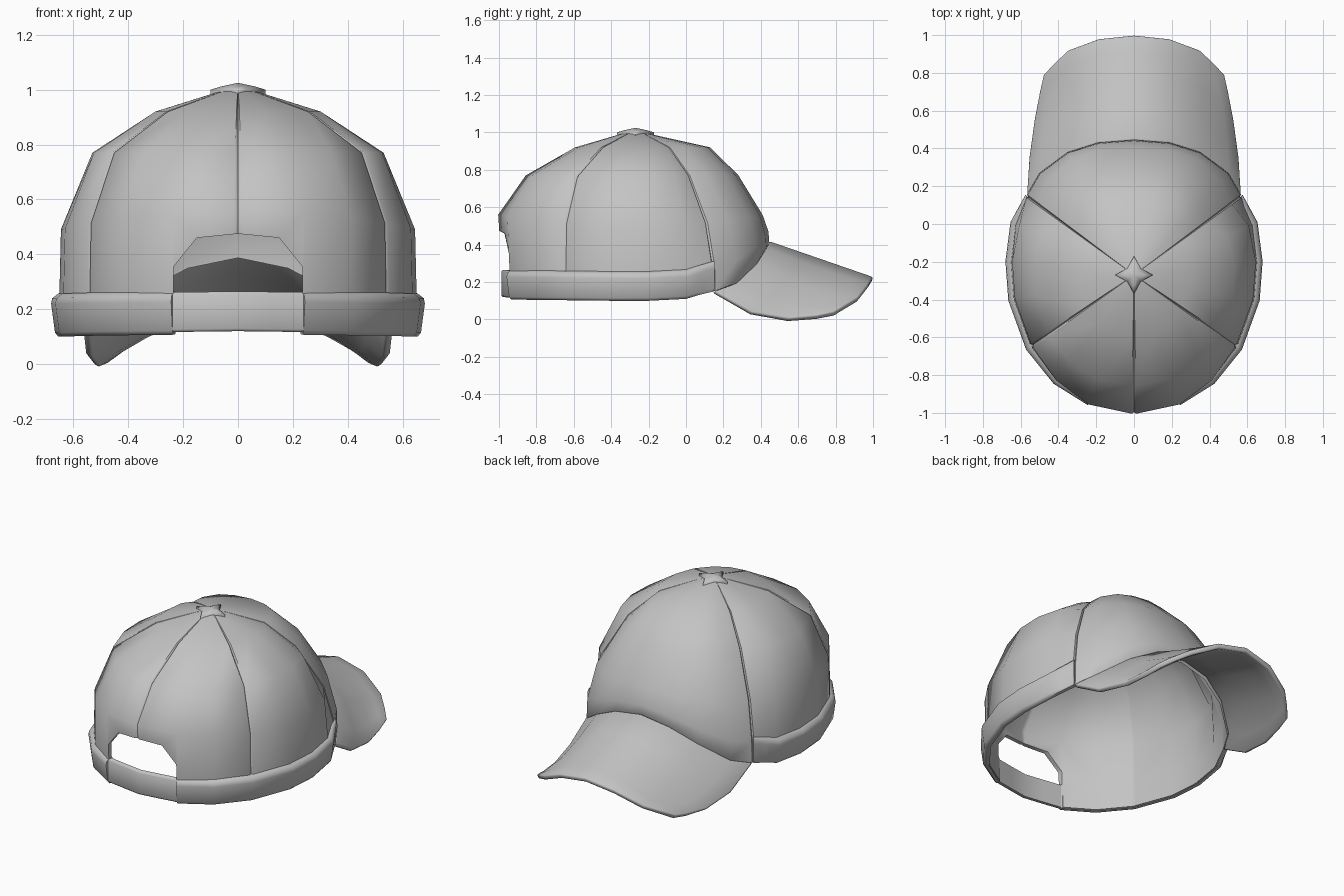
import bpy, bmesh, math

if "Cube" in bpy.data.objects:
    bpy.data.objects.remove(bpy.data.objects["Cube"])

mat = bpy.data.materials.new("cap grey")
mat.diffuse_color = (0.55, 0.55, 0.55, 1)
mat.use_nodes = True
mat.node_tree.nodes["Principled BSDF"].inputs["Base Color"].default_value = mat.diffuse_color

CY = -0.27  # crown centre in y
# Half outline from back to front: x, y, rim z, radius fractions at z = .5, .77, .92
KEYS = [
    (0.00, -0.975, 0.115, 1.045, 0.835, 0.46),
    (0.235, -0.935, 0.112, 1.03, 0.83, 0.46),
    (0.41, -0.825, 0.11, 1.005, 0.83, 0.46),
    (0.55, -0.65, 0.108, 0.985, 0.83, 0.47),
    (0.64, -0.40, 0.105, 0.985, 0.82, 0.47),
    (0.655, -0.20, 0.105, 0.985, 0.81, 0.46),
    (0.63, 0.00, 0.115, 0.965, 0.78, 0.46),
    (0.57, 0.15, 0.15, 0.905, 0.68, 0.43),
    (0.50, 0.27, 0.195, 0.92, 0.71, 0.48),
    (0.35, 0.38, 0.30, 0.945, 0.75, 0.53),
    (0.19, 0.43, 0.382, 0.95, 0.765, 0.55),
    (0.00, 0.445, 0.42, 0.95, 0.77, 0.56),
]


def key(u):
    """Outline data at signed position u (negative = left half)."""
    a = abs(u)
    i = min(int(a), len(KEYS) - 2)
    f = a - i
    k = [p + (q - p) * f for p, q in zip(KEYS[i], KEYS[i + 1])]
    if u < 0:
        k[0] = -k[0]
    return k


def make(name, verts, faces, fix=False):
    me = bpy.data.meshes.new(name)
    me.from_pydata(verts, [], faces)
    if fix:
        bm = bmesh.new()
        bm.from_mesh(me)
        bmesh.ops.recalc_face_normals(bm, faces=bm.faces)
        bm.to_mesh(me)
        bm.free()
    me.materials.append(mat)
    ob = bpy.data.objects.new(name, me)
    bpy.context.collection.objects.link(ob)
    return ob


def activate(ob):
    bpy.ops.object.select_all(action='DESELECT')
    ob.select_set(True)
    bpy.context.view_layer.objects.active = ob


def smooth(ob, angle=48):
    activate(ob)
    bpy.ops.object.shade_smooth_by_angle(angle=math.radians(angle))


# Crown: outer dome with narrow grooves at the five panel seams, plain inner lining
us = {float(u): 0 for u in range(-10, 12)}
for s in (0, 3, 7, -3, -7):
    us[s - 0.05] = us[s + 0.05] = 0
    us[float(s)] = 0.010
cols = sorted(us)
n, ROWS, T = len(cols), 6, 0.026
verts, faces = [], []
for inner in (0, 1):
    base = len(verts)
    for u in cols:
        x, y, zb, f1, f2, f3 = key(u)
        y -= CY
        r = math.hypot(x, y)
        z2 = 0.49 + 0.07 * (y / r) ** 2
        z1 = zb + 0.36 * (z2 - zb)
        levels = [(1, zb), (0.6 + 0.4 * max(f1, 0.985), z1), (f1, z2),
                  (f2, 0.77), (f3, 0.92), (0.12, 0.99)]
        for j, (f, z) in enumerate(levels):
            g = us[u] * (0.4 if j == 5 else 1) * (1 - inner)
            up = (0, 0, 0.1, 0.55, 0.85, 1)[j]  # how far the surface faces upward
            f -= (g + inner * T * math.sqrt(1 - up * up)) / r
            z -= (g * 0.6 if j > 2 else 0) + inner * T * up
            if inner and j == 0:  # lining meets the underside of the visor
                z -= 0.033 * min(1, max(0, abs(u) - 7))
            verts.append((x * f, y * f + CY, z))
    verts.append((0, CY, 1.0 - inner * T))
    for i in range(n):
        a, b = base + i * ROWS, base + (i + 1) % n * ROWS
        for j in range(ROWS - 1):
            q = (a + j, b + j, b + j + 1, a + j + 1)
            faces.append(q[::-1] if inner else q)
        q = (a + ROWS - 1, b + ROWS - 1, base + n * ROWS)
        faces.append(q[::-1] if inner else q)
        if inner:
            faces.append((a, b, b - base, a - base))
crown = make("crown", verts, faces, True)

# Rear opening cut through the crown
shape = [(-0.235, 0), (0.235, 0), (0.235, 0.355), (0.15, 0.46), (0, 0.475),
         (-0.15, 0.46), (-0.235, 0.355)]
m = len(shape)
cv = [(x, y, z) for y in (-1.3, -0.6) for x, z in shape]
cf = [tuple(range(m)), tuple(range(m, 2 * m))]
cf += [(i, (i + 1) % m, (i + 1) % m + m, i + m) for i in range(m)]
cutter = make("opening_cutter", cv, cf, True)
cutter.hide_render = True
bo = crown.modifiers.new("opening", 'BOOLEAN')
bo.operation, bo.object, bo.solver = 'DIFFERENCE', cutter, 'EXACT'
activate(crown)
bpy.ops.object.modifier_apply(modifier=bo.name)
bpy.data.objects.remove(cutter)
smooth(crown)


# Bands swept around the outline
def sweep(name, path, section):
    verts, faces = [], []
    k = len(section)
    for u in path:
        x, y, zb = key(u)[:3]
        y -= CY
        r = math.hypot(x, y)
        end = max(0, abs(u) - 6)
        for off, z in section:
            f = 1 + off * (1 - 0.75 * end) / r
            verts.append((x * f, y * f + CY, z + zb - 0.11 + 0.01 * end))
    for i in range(len(path) - 1):
        for j in range(k):
            a, b = i * k, (i + 1) * k
            j2 = (j + 1) % k
            faces.append((a + j, b + j, b + j2, a + j2))
    faces += [tuple(range(k)), tuple(range(len(verts) - k, len(verts)))]
    smooth(make(name, verts, faces, True), 60)


band = [(-0.02, 0.107), (0.0, 0.105), (0.012, 0.12), (0.026, 0.225), (0.022, 0.245),
        (0.0, 0.262), (-0.02, 0.262)]
sweep("right_band", [1, 2, 3, 4, 5, 6, 6.5, 7], band)
sweep("left_band", [-1, -2, -3, -4, -5, -6, -6.5, -7], band)
sweep("rear_strap", [-1.02, -0.5, 0, 0.5, 1.02],
      [(-0.014, 0.115), (0.006, 0.115), (0.012, 0.125), (0.012, 0.25), (0.006, 0.26), (-0.014, 0.26)])

# Visor: arched sheet from the front panel to the rounded front edge
outer = [(0.48, 0.79), (0.425, 0.85), (0.35, 0.92), (0.19, 0.98), (0, 1.0)]
half = [(KEYS[7 + i][:2], outer[i]) for i in range(5)]
span = [((-a[0], a[1]), (-b[0], b[1])) for a, b in half] + half[-2::-1]
ts = [0, 0.31, 0.62, 0.85, 1]
verts, faces = [], []
for a, b in span:
    for t in ts:
        x = (a[0] + (b[0] - a[0]) * t) * (1 + 0.13 * t * (1 - t))
        y = a[1] + (b[1] - a[1]) * t
        drop = 1.13 + 0.95 * t * (1 - t) - 0.02 * t
        verts.append((x, y, 0.42 - 0.345 * (y - 0.44) - drop * x * x))
k = len(ts)
for i in range(len(span) - 1):
    for j in range(k - 1):
        a = i * k + j
        faces.append((a, a + k, a + k + 1, a + 1))
visor = make("visor", verts, faces)
so = visor.modifiers.new("thickness", 'SOLIDIFY')
so.thickness, so.offset = 0.03, -1
be = visor.modifiers.new("soft_edge", 'BEVEL')
be.width, be.segments, be.limit_method, be.angle_limit = 0.009, 2, 'ANGLE', math.radians(60)
activate(visor)
for mod in (so, be):
    bpy.ops.object.modifier_apply(modifier=mod.name)
smooth(visor, 60)

# Star-shaped top button
verts, faces = [], []
for z, s in ((0.975, 1), (1.0, 1), (1.012, 0.6)):
    for i in range(8):
        r = (0.1 if i % 2 == 0 else 0.05) * s
        a = i * math.pi / 4
        verts.append((r * math.cos(a), CY + r * math.sin(a), z))
verts.append((0, CY, 1.025))
for i in range(8):
    j = (i + 1) % 8
    faces += [(i, j, j + 8, i + 8), (i + 8, j + 8, j + 16, i + 16), (i + 16, j + 16, 24)]
faces.append(tuple(range(8)))
smooth(make("top_button", verts, faces, True), 60)
